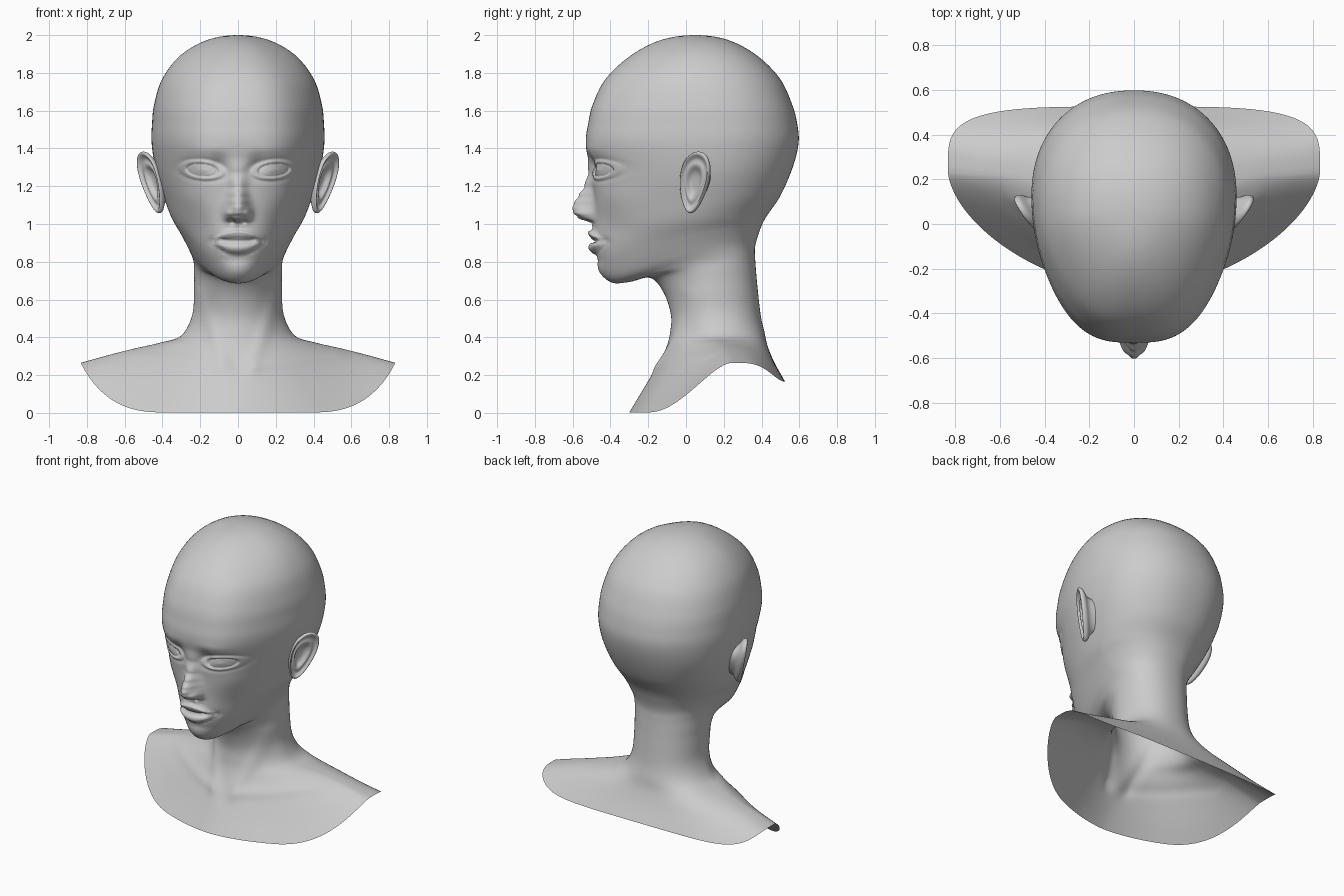
import bpy, bmesh
from math import sin, cos, pi, exp, hypot

# Tilted rings, crown to neck:
# front y, front z, back y, back z, half width, y of widest point, side z, front roundness
HEAD = [
    (.05, 2.0, .05, 2.0, 0, .05, 2.0, 2.0),
    (-.13, 1.975, .22, 1.975, .16, .055, 1.975, 2.0),
    (-.288, 1.895, .372, 1.895, .302, .06, 1.895, 2.2),
    (-.422, 1.773, .495, 1.773, .399, .075, 1.773, 2.5),
    (-.492, 1.638, .56, 1.638, .443, .10, 1.638, 2.7),
    (-.518, 1.53, .588, 1.535, .455, .115, 1.533, 2.8),
    (-.53, 1.42, .596, 1.43, .457, .12, 1.425, 2.8),
    (-.50, 1.25, .565, 1.30, .435, .12, 1.28, 2.65),
    (-.485, 1.08, .50, 1.15, .392, .10, 1.14, 2.5),
    (-.47, .92, .42, 1.03, .350, .07, 1.03, 2.3),
    (-.462, .78, .385, .95, .302, .08, .95, 2.1),
    (-.40, .693, .366, .88, .260, .10, .87, 2.05),
    (-.30, .693, .366, .82, .237, .13, .81, 2.1),
    (-.19, .715, .37, .76, .233, .14, .75, 2.1),
    (-.12, .64, .378, .67, .233, .14, .66, 2.1),
    (-.08, .52, .395, .52, .242, .15, .52, 2.1),
]
# Neck base to the open bust edge, with back roundness and edge sweep added
BUST = [
    (-.085, .42, .415, .43, .30, .17, .41, 2.0, 2.2, .3),
    (-.108, .34, .43, .36, .41, .19, .372, 1.85, 2.5, .6),
    (-.165, .235, .455, .295, .56, .22, .338, 1.75, 3.0, .8),
    (-.23, .12, .485, .235, .70, .23, .302, 1.7, 3.5, 1),
    (-.30, .003, .525, .165, .832, .24, .265, 1.7, 4.0, 1),
]
STEPS = [5, 4, 4, 5, 6, 8, 30, 30, 24, 12] + [7] * 10
COLS = 104


def lerp_table(table, t):
    if t <= table[0][0]:
        return table[0][1]
    for (a, va), (b, vb) in zip(table, table[1:]):
        if t <= b:
            k = (t - a) / (b - a)
            return va + (vb - va) * k * k * (3 - 2 * k)
    return table[-1][1]


def bump(x, z, cx, cz, amp, sx, sz):
    return amp * exp(-((x - cx) / sx) ** 2 - ((z - cz) / sz) ** 2)


def ridge(x, z, a, b, amp, s):
    dx, dz = b[0] - a[0], b[1] - a[1]
    k = max(0, min(1, ((x - a[0]) * dx + (z - a[1]) * dz) / (dx * dx + dz * dz)))
    return amp * exp(-(hypot(x - a[0] - k * dx, z - a[1] - k * dz) / s) ** 2)


NOSE = [(.975, 0), (1.0, .012), (1.036, .09), (1.06, .112), (1.085, .116), (1.11, .105),
        (1.15, .077), (1.2, .042), (1.28, .012), (1.36, 0)]
LIPS = [(-.10, 0), (-.078, -.003), (-.055, .024), (-.036, .03), (-.014, .016), (0, -.022),
        (.010, .004), (.034, .02), (.048, .026), (.062, .006), (.09, 0)]
LIDS = [(0, .006), (.8, .001), (.95, -.006), (1.07, .007), (1.3, .006), (1.6, -.003), (2.2, 0)]
SOFT = [  # x, z, amount, spread x, spread z
    (.10, 1.31, -.022, .045, .05), (.20, 1.32, -.010, .10, .05), (.16, 1.395, .004, .10, .03),
    (.26, 1.14, .008, .08, .07), (.21, .98, -.008, .06, .07), (.052, 1.055, .032, .021, .024),
    (.03, 1.015, -.02, .013, .012), (0, .92, .026, .13, .085), (.137, .908, -.010, .022, .02),
    (0, .985, -.005, .012, .03), (0, .81, -.006, .09, .02), (0, .745, .010, .09, .04),
]


def face_relief(x, z):
    d = sum(bump(x, z, *s) for s in SOFT)
    # nose
    width = lerp_table([(1.0, .056), (1.08, .056), (1.2, .044), (1.36, .05)], z)
    d += lerp_table(NOSE, z) * exp(-(x / width) ** 2.3)
    # lips, tapering to the corners
    taper = 1 - (x / .145) ** 2
    if taper > 0:
        d += lerp_table(LIPS, (z - .91) / max(.25, taper)) * min(1, taper * 1.5)
    # eyes and lids
    ex = (x - .19) / .083
    ez = (z - 1.285 - .007 * ex) / .036
    return d + lerp_table(LIDS, hypot(ex, ez))


def neck_relief(x, z):
    d = ridge(x, z, (.07, .24), (.21, .62), .009, .04)
    d += ridge(x, z, (.10, .25), (.55, .31), .008, .03)
    return d + bump(x, z, 0, .25, -.006, .05, .07)


def ring_point(r, a):
    yf, zf, yb, zb, w, ym, zs, pf, pb, k = r
    s, c = max(0, sin(a)), cos(a)
    p = pf if c > 0 else pb
    t = abs(c) ** (2 / p)
    x = w * s ** (2 / p)
    if c > 0:  # temples narrow towards the face
        x *= 1 - .16 * (1 - k) * t * t * (3 - 2 * t)
    y = ym + ((yf if c > 0 else yb) - ym) * t
    plain = zs + (zf - zb) / 2 * c + ((zf + zb) / 2 - zs) * c * c
    e = min(1, c * 1.2) if c > 0 else -c
    sweep = zs + ((zf if c > 0 else zb) - zs) * e * e * (3 - 2 * e)
    return x, y, plain + (sweep - plain) * k


def catmull(p0, p1, p2, p3, t):
    return [.5 * (2 * b + (c - a) * t + (2 * a - 5 * b + 4 * c - d) * t * t
                  + (3 * b - a - 3 * c + d) * t ** 3) for a, b, c, d in zip(p0, p1, p2, p3)]


def grid_object(name, rows, closed=False):
    bm = bmesh.new()
    grid = [[bm.verts.new(p) for p in row] for row in rows]
    for r0, r1 in zip(grid, grid[1:]):
        n = len(r0)
        for j in range(n if closed else n - 1):
            k = (j + 1) % n
            bm.faces.new((r0[j], r0[k], r1[k], r1[j]))
    bmesh.ops.remove_doubles(bm, verts=bm.verts, dist=1e-5)
    bmesh.ops.recalc_face_normals(bm, faces=bm.faces)
    mesh = bpy.data.meshes.new(name)
    bm.to_mesh(mesh)
    bm.free()
    mesh.polygons.foreach_set("use_smooth", [True] * len(mesh.polygons))
    ob = bpy.data.objects.new(name, mesh)
    bpy.context.collection.objects.link(ob)
    mod = ob.modifiers.new("mirror", 'MIRROR')
    mod.use_axis[0] = True
    mod.merge_threshold = .0001
    return ob


# Head, neck and shoulders as one continuous half surface
rings = [r + (2.2, 0) for r in HEAD] + BUST
first = list(rings[1])
first[0], first[2], first[4] = first[2], first[0], -first[4]
last = [2 * b - a for a, b in zip(rings[-2], rings[-1])]
padded = [first] + rings + [last]
angles = [pi * (j / COLS) ** 1.8 for j in range(COLS + 1)]
rows = []
for i, n in enumerate(STEPS):
    for m in range(n + (i == len(STEPS) - 1)):
        ring = catmull(*padded[i:i + 4], m / n)
        ring[4] = max(0, ring[4])
        row = []
        for j, a in enumerate(angles):
            x, y, z = ring_point(ring, a)
            if j in (0, COLS):
                x = 0
            fade = max(0, min(1, cos(a) / .35))
            if fade > 0:
                y -= fade * (face_relief(x, z) if i < 11 else neck_relief(x, z) if i > 12 else 0)
            row.append((x, y, z))
        rows.append(row)
grid_object("head_and_bust", rows)

# Ears: radial profile (radius, height) from the hollow over the rim to the back
EAR = [(0, -.022), (.2, -.022), (.36, -.018), (.48, -.002), (.58, .006), (.68, -.002), (.78, -.002),
       (.86, .010), (.93, .016), (.98, .011), (1, 0), (.97, -.012), (.88, -.022), (.74, -.032),
       (.62, -.05), (.55, -.10)]
ux, uy = .54, .84
ear_rows = []
for r, h in EAR:
    row = []
    for j in range(48):
        t = 2 * pi * j / 48
        v = r * sin(t)
        u = r * cos(t) * .088 * (1 + .27 * sin(t)) + .024 * v - .012 * (1 - r)
        row.append((.458 + u * ux + h * uy + .03 * v, .045 + u * uy - h * ux, 1.22 + .165 * v))
    ear_rows.append(row)
ears = grid_object("ears", ear_rows, closed=True)
sub = ears.modifiers.new("smooth", 'SUBSURF')
sub.levels = sub.render_levels = 1
